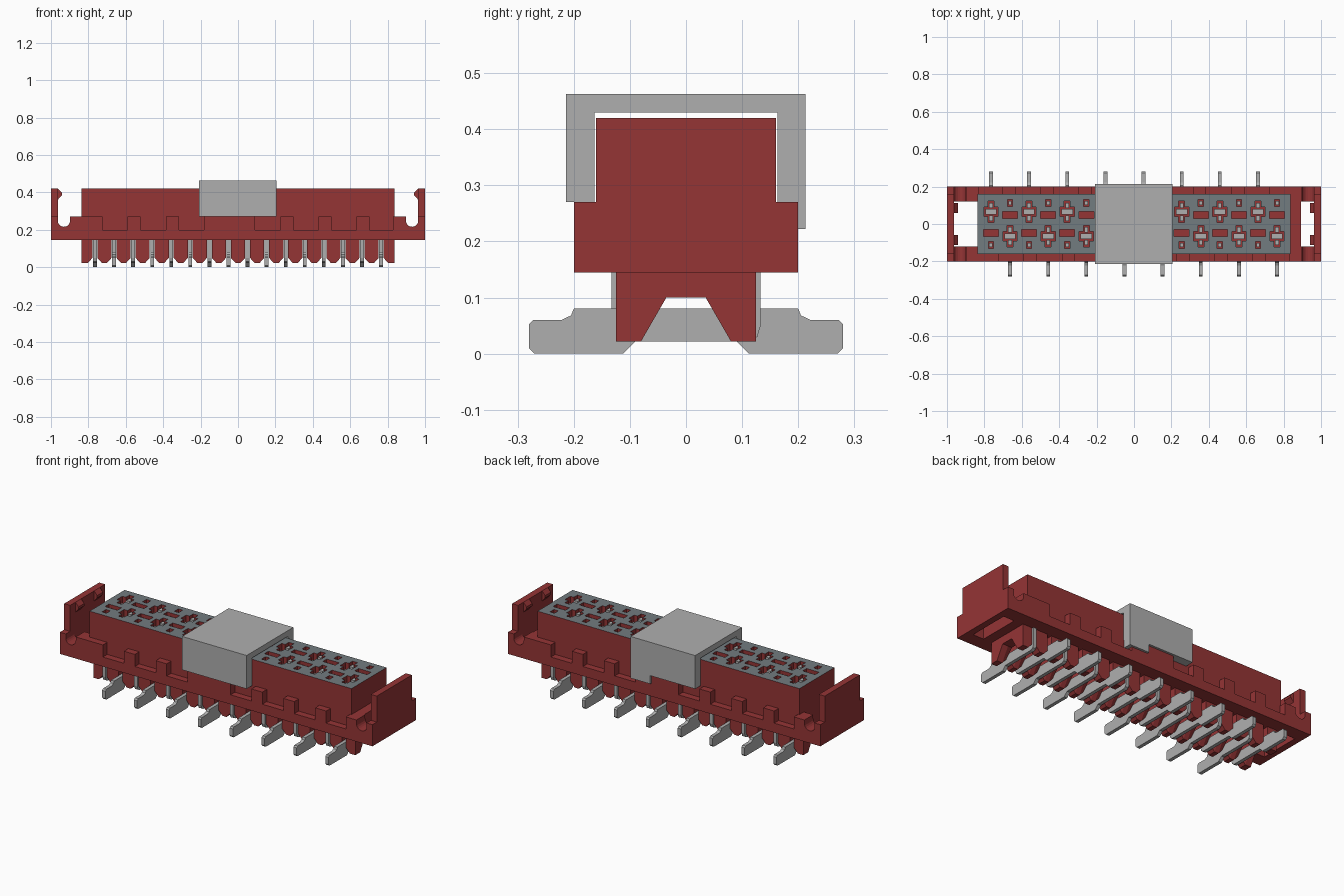
import bpy, bmesh, math

cube = bpy.data.objects.get("Cube")
if cube:
    bpy.data.objects.remove(cube, do_unlink=True)


def material(name, color):
    m = bpy.data.materials.new(name)
    m.use_nodes = True
    m.diffuse_color = (*color, 1)
    m.node_tree.nodes["Principled BSDF"].inputs["Base Color"].default_value = (*color, 1)
    return m


RED = material("dark red plastic", (0.30, 0.035, 0.036))
GREY = material("slate grey", (0.17, 0.2, 0.215))
SILVER = material("silver metal", (0.43, 0.43, 0.43))


def loft(bm, sections):
    """Closed solid through matching rings of points."""
    rings = [[bm.verts.new(p) for p in s] for s in sections]
    for a, b in zip(rings, rings[1:]):
        for i in range(len(a)):
            j = (i + 1) % len(a)
            bm.faces.new((a[i], a[j], b[j], b[i]))
    bm.faces.new(rings[0][::-1])
    bm.faces.new(rings[-1])


def prism(bm, pts, axis, a, b):
    """Extrude a 2D outline along axis x, y or z from a to b."""
    place = {"x": lambda p, t: (t, p[0], p[1]),
             "y": lambda p, t: (p[0], t, p[1]),
             "z": lambda p, t: (p[0], p[1], t)}[axis]
    loft(bm, [[place(p, t) for p in pts] for t in (a, b)])


def box(bm, x, y, z):
    prism(bm, [(x[0], y[0]), (x[1], y[0]), (x[1], y[1]), (x[0], y[1])], "z", *z)


def finish(bm, name, *mats):
    bmesh.ops.recalc_face_normals(bm, faces=bm.faces)
    me = bpy.data.meshes.new(name)
    bm.to_mesh(me)
    bm.free()
    ob = bpy.data.objects.new(name, me)
    bpy.context.collection.objects.link(ob)
    for m in mats:
        me.materials.append(m)
    return ob


PITCH = 0.102
COLUMNS = [(i - 7.5) * PITCH for i in range(16)]
SIDES = [1 if i % 2 == 0 else -1 for i in range(16)]  # side the foot points to
TOP, FLOOR, BODY = 0.42, 0.145, 0.838

# Socket block with its contact openings
bm = bmesh.new()
box(bm, (-BODY, BODY), (-0.16, 0.16), (FLOOR, TOP))
block = finish(bm, "socket_block", RED, GREY)

bm = bmesh.new()
for x, s in zip(COLUMNS, SIDES):
    c, a, h, w, v = s * 0.065, 0.038, 0.025, 0.016, 0.058
    cross = [(w, -v), (w, -h), (a, -h), (a, h), (w, h), (w, v),
             (-w, v), (-w, h), (-a, h), (-a, -h), (-w, -h), (-w, -v)]
    prism(bm, [(x + px, c + py) for px, py in cross], "z", 0.33, 0.5)
    box(bm, (x - 0.04, x + 0.04), (-s * 0.048 - 0.018, -s * 0.048 + 0.018), (0.4, 0.5))
    box(bm, (x - 0.014, x + 0.014), (-s * 0.112 - 0.018, -s * 0.112 + 0.018), (0.34, 0.5))
cutter = finish(bm, "opening_cutter", RED)
cutter.hide_render = True
mod = block.modifiers.new("openings", "BOOLEAN")
mod.operation, mod.solver, mod.object = "DIFFERENCE", "EXACT", cutter
bpy.context.view_layer.objects.active = block
bpy.ops.object.modifier_apply(modifier=mod.name)
bpy.data.objects.remove(cutter, do_unlink=True)
for p in block.data.polygons:
    p.material_index = 1 if p.center.z > TOP - 0.001 else 0

# Contacts standing in the openings
bm = bmesh.new()
for x, s in zip(COLUMNS, SIDES):
    c = s * 0.065
    box(bm, (x - 0.03, x + 0.03), (c - 0.014, c + 0.014), (0.32, 0.385))
    for d in (-0.034, 0.034):
        box(bm, (x - 0.01, x + 0.01), (c + d - 0.014, c + d + 0.014), (0.32, 0.405))
    box(bm, (x - 0.009, x + 0.009), (-s * 0.112 - 0.01, -s * 0.112 + 0.01), (0.33, 0.4))
finish(bm, "contacts", SILVER)

# Side rails: stepped top edge and a round slot near each end
HIGH, LOW = 0.27, 0.2


def slot(cx):
    arc = [(cx + 0.033 * math.cos(t), 0.249 + 0.033 * math.sin(t))
           for t in (-math.pi * k / 10 for k in range(11))]
    return [(cx + 0.033, HIGH)] + arc + [(cx - 0.033, HIGH)]


outline = [(-1, FLOOR), (1, FLOOR), (1, HIGH)] + slot(0.931) + [(0.83, HIGH), (0.83, LOW)]
centres = [-0.555 + 2 * PITCH * k for k in range(7)]
for k in reversed(range(7)):
    left, right = centres[k] - 0.035, centres[k] + 0.035
    if k != 2:
        outline += [(right, LOW), (right, HIGH)]
    if k != 3:  # the middle two teeth are joined
        outline += [(left, HIGH), (left, LOW)]
outline += [(-0.725, LOW), (-0.725, HIGH)] + slot(-0.931) + [(-1, HIGH)]
for name, s in (("front_rail", 1), ("back_rail", -1)):
    bm = bmesh.new()
    prism(bm, [(s * x, z) for x, z in outline], "y", -s * 0.2, -s * 0.12)
    finish(bm, name, RED)

# End walls with latch hooks
for name, s in (("left_end", 1), ("right_end", -1)):
    bm = bmesh.new()
    xs = sorted((s * 0.962, s))
    box(bm, xs, (-0.2, 0.2), (FLOOR, HIGH))
    box(bm, xs, (-0.16, 0.16), (HIGH - 0.01, TOP))
    hook = [(s * 0.97, 0.36), (s * 0.962, 0.362), (s * 0.942, 0.385),
            (s * 0.942, 0.398), (s * 0.962, TOP), (s * 0.97, TOP)]
    for c in (-0.085, 0.085):
        prism(bm, hook, "y", c - 0.026, c + 0.026)
    finish(bm, name + "_wall", RED)
bm = bmesh.new()
box(bm, (0.83, 0.893), (-0.13, 0.13), (FLOOR, HIGH))
finish(bm, "end_filler", RED)

# Comb of chamfered ribs under the block
bm = bmesh.new()
edges = [-BODY] + COLUMNS + [BODY]
for i, (a, b) in enumerate(zip(edges, edges[1:])):
    a += 0.013 if i > 0 else 0
    b -= 0.013 if i < 16 else 0

    def rib(x, low):
        half = [(0.125, FLOOR), (0.125, low), (0.08, low), (0.035, 0.1)]
        return [(x, y, z) for y, z in half] + [(x, -y, z) for y, z in half[::-1]]
    sections = [rib(a, 0.05 if i > 0 else 0.022), rib(a + 0.025, 0.022),
                rib(b - 0.025, 0.022), rib(b, 0.05 if i < 16 else 0.022)]
    loft(bm, sections)
finish(bm, "rib_comb", RED)

# Solder pins: flat foot, blade across the ribs, upright on the far side
pin = [(0.28, 0.01), (0.27, 0), (0.112, 0), (0.09, 0.022), (-0.112, 0.022),
       (-0.127, 0.03), (-0.133, 0.05), (-0.133, FLOOR), (-0.1, FLOOR), (-0.1, 0.08),
       (0.2, 0.08), (0.205, 0.068), (0.222, 0.06), (0.272, 0.06), (0.28, 0.052)]
for i, (x, s) in enumerate(zip(COLUMNS, SIDES)):
    bm = bmesh.new()
    prism(bm, [(s * y, z) for y, z in pin], "x", x - 0.01, x + 0.01)
    finish(bm, f"solder_pin_{i + 1}", SILVER)

# Pick-up cap clipped over the middle
bm = bmesh.new()
cap = [(-0.214, 0.27), (-0.214, 0.463), (0.213, 0.463), (0.213, 0.27),
       (0.163, 0.27), (0.163, 0.43), (-0.163, 0.43), (-0.163, 0.27)]
prism(bm, cap, "x", -0.208, 0.205)
box(bm, (0.08, 0.205), (0.165, 0.213), (0.222, 0.272))
finish(bm, "pickup_cap", SILVER)
